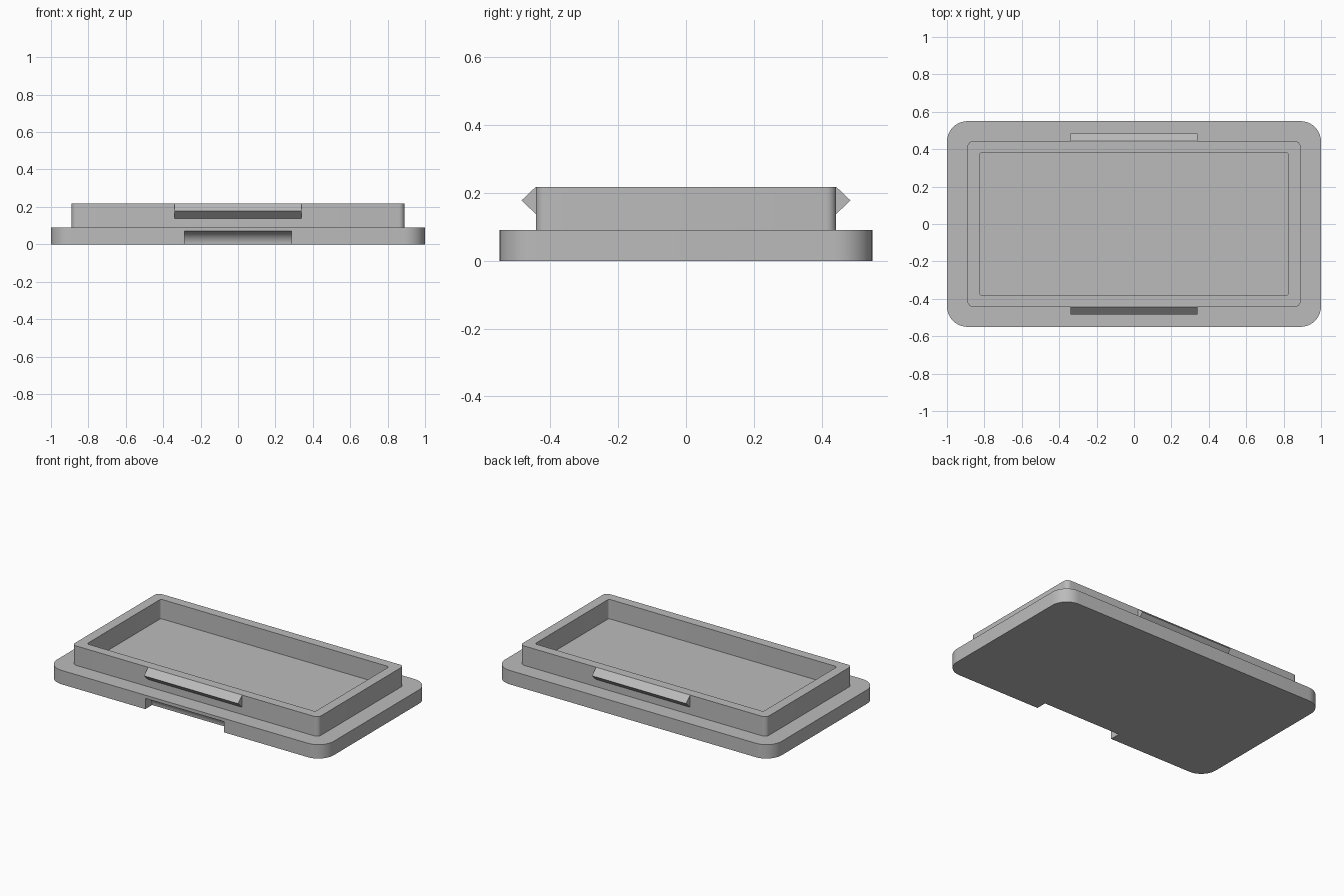
import bpy, bmesh
from math import cos, sin, pi, radians

cube = bpy.data.objects.get("Cube")
if cube:
    bpy.data.objects.remove(cube, do_unlink=True)

grey = bpy.data.materials.new("plain grey")
grey.use_nodes = True
colour = (0.5, 0.5, 0.5, 1)
grey.diffuse_color = colour
grey.node_tree.nodes["Principled BSDF"].inputs["Base Color"].default_value = colour

BASE_TOP, RIM_TOP = 0.091, 0.218
HALF_Y, RIM_Y = 0.55, 0.443


def rounded_rect(hx, hy, r, steps=10):
    """Counter-clockwise outline of a rectangle with round corners."""
    points = []
    for i, (sx, sy) in enumerate([(1, 1), (-1, 1), (-1, -1), (1, -1)]):
        for k in range(steps + 1):
            a = (i + k / steps) * pi / 2
            points.append((sx * (hx - r) + r * cos(a), sy * (hy - r) + r * sin(a)))
    return points


def ring(bm, outline, z):
    return [bm.verts.new((x, y, z)) for x, y in outline]


def bridge(bm, a, b):
    for i in range(len(a)):
        j = (i + 1) % len(a)
        bm.faces.new((a[i], a[j], b[j], b[i]))


def finish(bm, name):
    bmesh.ops.recalc_face_normals(bm, faces=bm.faces)
    mesh = bpy.data.meshes.new(name)
    bm.to_mesh(mesh)
    bm.free()
    mesh.materials.append(grey)
    obj = bpy.data.objects.new(name, mesh)
    bpy.context.collection.objects.link(obj)
    return obj


def smooth(obj):
    bpy.ops.object.select_all(action="DESELECT")
    obj.select_set(True)
    bpy.context.view_layer.objects.active = obj
    bpy.ops.object.shade_smooth_by_angle(angle=radians(30))


def prism_x(name, profile, half):
    """Extrude a (y, z) profile along x."""
    bm = bmesh.new()
    ends = [[bm.verts.new((x, y, z)) for y, z in profile] for x in (-half, half)]
    bridge(bm, *ends)
    for end in ends:
        bm.faces.new(end)
    return finish(bm, name)


# Base slab with rounded corners
bm = bmesh.new()
outline = rounded_rect(1, HALF_Y, 0.11)
low, high = ring(bm, outline, 0), ring(bm, outline, BASE_TOP)
bridge(bm, low, high)
bm.faces.new(low)
bm.faces.new(high)
base = finish(bm, "base_plate")

# Rounded finger notch under the front edge
circle = [(-HALF_Y + 0.07 * cos(a * pi / 24), 0.07 * sin(a * pi / 24)) for a in range(48)]
cutter = prism_x("notch_cutter", circle, 0.285)
cutter.hide_render = True
cut = base.modifiers.new("finger_notch", "BOOLEAN")
cut.operation, cut.solver, cut.object = "DIFFERENCE", "EXACT", cutter
bpy.context.view_layer.objects.active = base
bpy.ops.object.modifier_apply(modifier=cut.name)
bpy.data.objects.remove(cutter, do_unlink=True)
smooth(base)

# Raised rim wall, open in the middle
bm = bmesh.new()
outer, inner = rounded_rect(0.89, RIM_Y, 0.03, 6), rounded_rect(0.826, 0.382, 0.015, 6)
loops = [ring(bm, outer, BASE_TOP), ring(bm, outer, RIM_TOP),
         ring(bm, inner, RIM_TOP), ring(bm, inner, BASE_TOP)]
for a, b in zip(loops, loops[1:]):
    bridge(bm, a, b)
smooth(finish(bm, "rim_wall"))

# Wedge-shaped snap clips on the front and back of the rim
for side, name in ((-1, "front_clip"), (1, "back_clip")):
    wedge = [(side * RIM_Y, 0.138), (side * 0.485, 0.178), (side * RIM_Y, RIM_TOP)]
    prism_x(name, wedge, 0.34)
